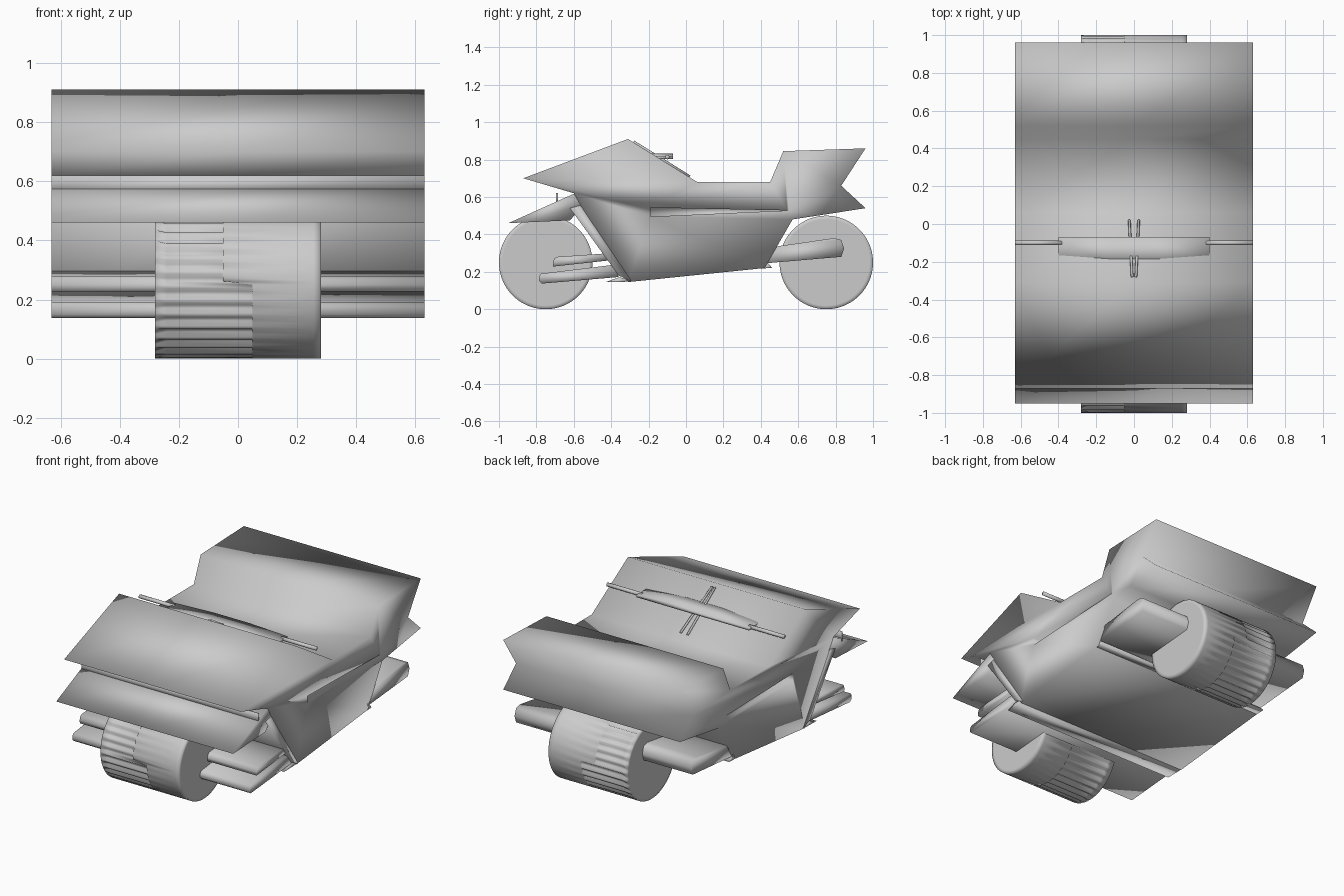
import bpy, bmesh, math
from mathutils import Vector

if "Cube" in bpy.data.objects:
    bpy.data.objects.remove(bpy.data.objects["Cube"])

W = 0.63  # half width of the body


def finish(bm, name):
    bmesh.ops.recalc_face_normals(bm, faces=bm.faces[:])
    for f in bm.faces:
        f.smooth = True
    me = bpy.data.meshes.new(name)
    bm.to_mesh(me)
    bm.free()
    ob = bpy.data.objects.new(name, me)
    bpy.context.collection.objects.link(ob)
    return ob


def prism(name, pts, xs=(-W, 0, W)):
    """Extrude a (y, z) side profile across x, with one loop per x value."""
    bm = bmesh.new()
    loops = [[bm.verts.new((x, y, z)) for y, z in pts] for x in xs]
    n = len(pts)
    for a, b in zip(loops, loops[1:]):
        for i in range(n):
            j = (i + 1) % n
            bm.faces.new((a[i], a[j], b[j], b[i]))
    bm.faces.new(loops[0])
    bm.faces.new(loops[-1])
    return finish(bm, name)


def wheel(name, cy, r=0.25, n=128):
    """Wide tyre: smooth on the right, ribbed tread on the left."""
    bm = bmesh.new()
    rings = []
    for k in range(8):
        ring = []
        for i in range(n):
            a = 2 * math.pi * i / n
            rib = r if i % 4 < 2 else r - 0.014
            split = -0.05 if 0 < a < math.pi else 0.05
            x, rad = [(-0.28, r - 0.02), (-0.28, r), (-0.24, rib), (split - 0.003, rib),
                      (split, r), (0.255, r), (0.28, r), (0.28, r - 0.02)][k]
            ring.append(bm.verts.new((x, cy + rad * math.cos(a), r + rad * math.sin(a))))
        rings.append(ring)
    for a, b in zip(rings, rings[1:]):
        for i in range(n):
            j = (i + 1) % n
            bm.faces.new((a[i], a[j], b[j], b[i]))
    bm.faces.new(rings[0])
    bm.faces.new(rings[-1])
    return finish(bm, name)


wheel("front_wheel", -0.75)
wheel("rear_wheel", 0.75)

# main fairing, seat and tail in one wide shell
body = prism("body", [
    (-0.87, 0.70), (-0.31, 0.91), (0.06, 0.68), (0.45, 0.68), (0.52, 0.845), (0.96, 0.86),
    (0.83, 0.66), (0.96, 0.54), (0.72, 0.503), (0.57, 0.48), (0.42, 0.22), (-0.31, 0.145),
    (-0.56, 0.55), (-0.60, 0.62)])

# wedge slots under the seat on both sides
for s in (-1, 1):
    cut = prism("slot_cutter", [(-0.19, 0.543), (-0.19, 0.495), (0.55, 0.528)],
                sorted((s * (W - 0.05), s * (W + 0.05))))
    cut.hide_render = True
    cut.hide_viewport = True
    cut.display_type = 'WIRE'
    m = body.modifiers.new("slot", 'BOOLEAN')
    m.operation, m.solver, m.object = 'DIFFERENCE', 'EXACT', cut

# front fender and its support
prism("front_fender", [(-0.95, 0.46), (-0.60, 0.617), (-0.555, 0.55), (-0.62, 0.475)])
prism("fender_support", [(-0.695, 0.56), (-0.695, 0.62), (-0.685, 0.62), (-0.685, 0.56)])

# fork plate along the front of the body
F = W + 0.001
prism("fork_plate", [(-0.62, 0.54), (-0.565, 0.555), (-0.29, 0.148), (-0.36, 0.18)], (-F, 0, F))

# front suspension arms
prism("front_upper_arm", [(-0.71, 0.228), (-0.712, 0.25), (-0.705, 0.27), (-0.69, 0.28),
                          (-0.40, 0.30), (-0.40, 0.262)])
prism("front_lower_arm", [(-0.77, 0.137), (-0.785, 0.15), (-0.785, 0.175), (-0.775, 0.19),
                          (-0.38, 0.238), (-0.36, 0.172)])

# rear swing arm
prism("rear_swing_arm", [(0.42, 0.245), (0.48, 0.335), (0.79, 0.38), (0.83, 0.37), (0.845, 0.325),
                         (0.83, 0.28)])

# small steps at the belly corners
prism("front_step", [(-0.43, 0.145), (-0.36, 0.17), (-0.32, 0.165), (-0.31, 0.147)])
prism("rear_step", [(0.40, 0.218), (0.46, 0.22), (0.45, 0.235), (0.42, 0.26)])

# level handlebar, its front edge sunk into the slope behind the screen
bm = bmesh.new()
outline = [(-0.4, 0.803), (0.4, 0.803), (0.4, 0.82), (0.13, 0.832), (-0.13, 0.832), (-0.4, 0.82)]
loops = [[bm.verts.new((x, y, z)) for x, z in outline] for y in (-0.22, -0.07)]
bm.faces.new(loops[0])
bm.faces.new(loops[1])
for i in range(6):
    j = (i + 1) % 6
    bm.faces.new((loops[0][i], loops[0][j], loops[1][j], loops[1][i]))
finish(bm, "handlebar")


def rod(name, a, b, r, n=12):
    a, b = Vector(a), Vector(b)
    bm = bmesh.new()
    bmesh.ops.create_cone(bm, cap_ends=True, segments=n, radius1=r, radius2=r, depth=(b - a).length)
    q = (b - a).to_track_quat('Z', 'Y').to_matrix().to_4x4()
    q.translation = (a + b) / 2
    bm.transform(q)
    return finish(bm, name)


def on_slope(y):
    return 0.914 - 0.622 * (y + 0.31)


# grips and stem bars
for s, side in ((-1, "left"), (1, "right")):
    rod(side + "_grip", (s * 0.38, -0.1, 0.813), (s * W, -0.1, 0.813), 0.012)
    rod(side + "_stem_bar", (s * 0.01, -0.28, on_slope(-0.28)),
        (s * 0.025, 0.02, on_slope(0.02)), 0.007, 8)
